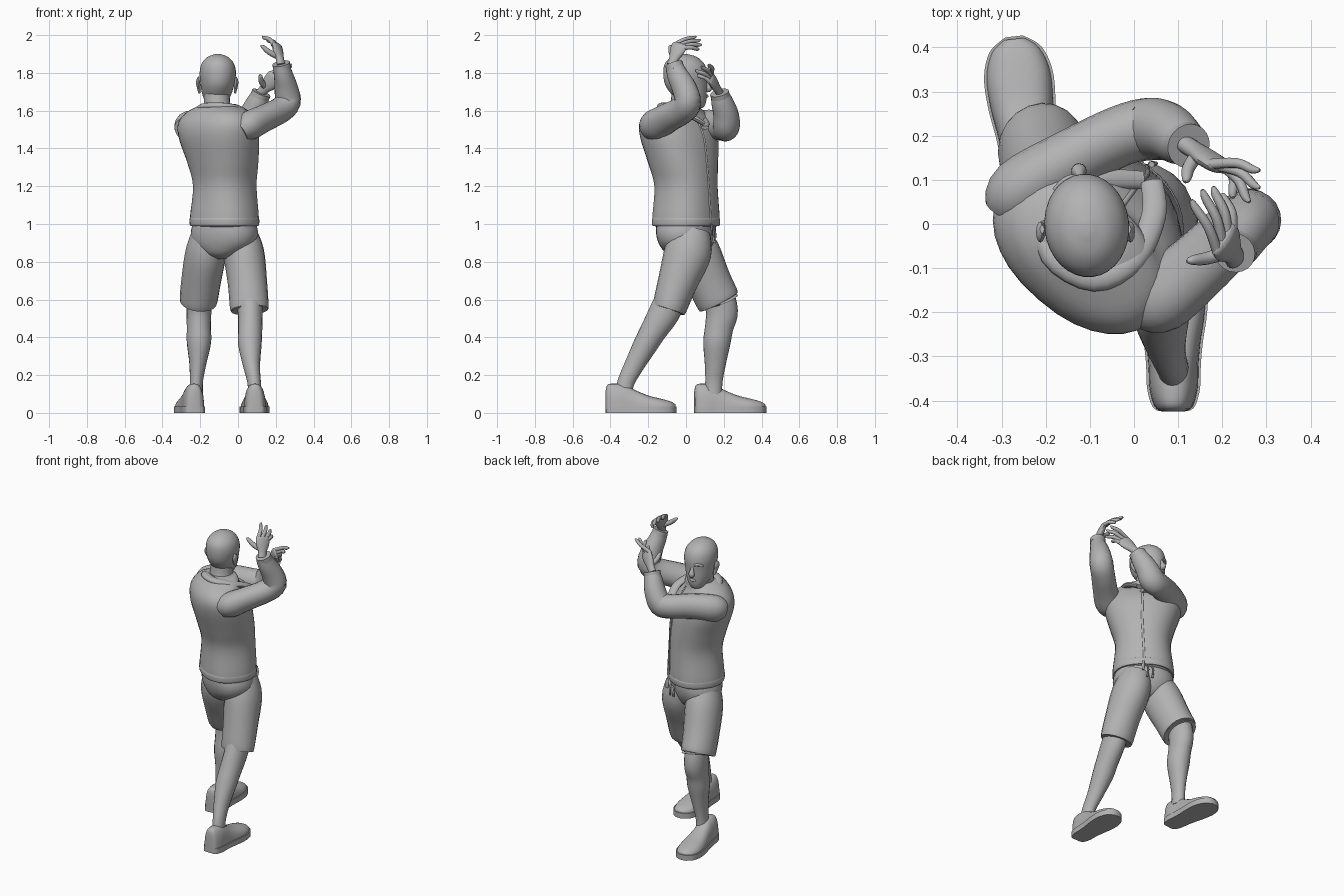
import bpy, bmesh, math
from mathutils import Vector

grey = bpy.data.materials.new("plain grey")
grey.diffuse_color = (0.45, 0.45, 0.45, 1)


def spline(rows, n=4):
    """Resample rows of numbers with a Catmull-Rom curve."""
    out = []
    for i in range(len(rows) - 1):
        p0, p1 = rows[max(i - 1, 0)], rows[i]
        p2, p3 = rows[i + 1], rows[min(i + 2, len(rows) - 1)]
        for k in range(n):
            t = k / n
            out.append([0.5 * (2 * b + (c - a) * t + (2 * a - 5 * b + 4 * c - d) * t * t
                               + (3 * b - a - 3 * c + d) * t ** 3)
                        for a, b, c, d in zip(p0, p1, p2, p3)])
    out.append(list(rows[-1]))
    return out


def skin(name, rings, angle=45):
    """Join closed rings of points into a capped surface."""
    bm = bmesh.new()
    loops = [[bm.verts.new(p) for p in r] for r in rings]
    n = len(loops[0])
    for a, b in zip(loops, loops[1:]):
        for i in range(n):
            j = (i + 1) % n
            bm.faces.new((a[i], a[j], b[j], b[i]))
    bm.faces.new(loops[0][::-1])
    bm.faces.new(loops[-1])
    bmesh.ops.recalc_face_normals(bm, faces=bm.faces)
    me = bpy.data.meshes.new(name)
    bm.to_mesh(me)
    bm.free()
    me.materials.append(grey)
    ob = bpy.data.objects.new(name, me)
    bpy.context.collection.objects.link(ob)
    bpy.context.view_layer.objects.active = ob
    ob.select_set(True)
    bpy.ops.object.shade_smooth_by_angle(angle=math.radians(angle))
    ob.select_set(False)
    return ob


def body_ring(row, power=2.0, sides=32):
    """Level oval: z, centre x, centre y, half width, half depth, turn in degrees."""
    z, cx, cy, a, b, turn = row
    c, s = math.cos(math.radians(turn)), math.sin(math.radians(turn))
    pts = []
    for i in range(sides):
        t = 2 * math.pi * i / sides
        u = a * math.copysign(abs(math.cos(t)) ** (2 / power), math.cos(t))
        v = b * math.copysign(abs(math.sin(t)) ** (2 / power), math.sin(t))
        pts.append((cx + u * c - v * s, cy + u * s + v * c, z))
    return pts


def stack(name, rows, power=2.0, n=4):
    return skin(name, [body_ring(r, power) for r in spline(rows, n)])


def limb(name, rows, ref=(1, 0, 0), sides=20, n=4):
    """Tube along x, y, z, radius along ref, radius across."""
    rows = spline([r if len(r) == 5 else (*r, r[3]) for r in rows], n)
    pts = [Vector(r[:3]) for r in rows]
    rings = []
    for i, r in enumerate(rows):
        t = (pts[min(i + 1, len(pts) - 1)] - pts[max(i - 1, 0)]).normalized()
        u = Vector(ref)
        u = (u - t * u.dot(t)).normalized()
        v = t.cross(u)
        rings.append([pts[i] + u * r[3] * math.cos(k * 2 * math.pi / sides)
                      + v * r[4] * math.sin(k * 2 * math.pi / sides) for k in range(sides)])
    return skin(name, rings)


# jacket, turned towards the right side
jacket = [(0.985, -0.072, 0, 0.165, 0.145, -38), (1.0, -0.072, 0, 0.18, 0.162, -38),
          (1.04, -0.072, 0, 0.182, 0.165, -38), (1.2, -0.07, 0, 0.166, 0.158, -40),
          (1.32, -0.08, -0.015, 0.19, 0.168, -41), (1.45, -0.1, -0.035, 0.225, 0.175, -41),
          (1.53, -0.11, -0.05, 0.228, 0.158, -41), (1.585, -0.11, -0.055, 0.19, 0.125, -41),
          (1.62, -0.1, -0.04, 0.125, 0.1, -35), (1.635, -0.1, -0.03, 0.085, 0.08, -30)]
stack("jacket", jacket, 2.25)
stack("jacket_hem_band", [(0.99, -0.072, 0, 0.18, 0.163, -38), (1.0, -0.072, 0, 0.184, 0.167, -38),
                          (1.025, -0.072, 0, 0.184, 0.168, -38), (1.035, -0.072, 0, 0.18, 0.162, -38)], 2.25)

# front closure following the chest, and its pull tab
closure = [(*body_ring(r, 2.25)[8], 0) for r in spline(jacket[1:8])]
limb("front_closure", [(x, y, z, 0.006, 0.004) for x, y, z, _ in closure], (0.75, -0.66, 0), 8, 1)
limb("closure_pull", [(0.04, 0.135, 1.0, 0.007), (0.043, 0.137, 0.97, 0.012, 0.006),
                      (0.043, 0.137, 0.94, 0.01, 0.005)], sides=8)

# collar sweeping from the nape to both sides of the chest
limb("collar", [(0.04, 0.095, 1.53, 0.012, 0.025), (0.045, 0.02, 1.575, 0.016, 0.028),
                (0.0, -0.08, 1.61, 0.018, 0.028), (-0.09, -0.125, 1.625, 0.018, 0.028),
                (-0.185, -0.07, 1.62, 0.018, 0.028), (-0.185, 0.03, 1.585, 0.016, 0.028),
                (-0.09, 0.095, 1.55, 0.014, 0.025), (0.02, 0.1, 1.51, 0.01, 0.02)], (0, 0, 1), 12)

# neck, head and face
limb("neck", [(-0.105, -0.03, 1.56, 0.08), (-0.11, -0.015, 1.63, 0.069),
              (-0.112, -0.005, 1.72, 0.068)])
stack("head", [(1.612, -0.118, 0.055, 0.02, 0.02, 6), (1.62, -0.118, 0.05, 0.04, 0.045, 6),
               (1.65, -0.115, 0.035, 0.06, 0.072, 6), (1.69, -0.112, 0.015, 0.078, 0.095, 6),
               (1.74, -0.109, 0.0, 0.089, 0.112, 6), (1.80, -0.107, -0.004, 0.096, 0.117, 6),
               (1.85, -0.107, -0.008, 0.085, 0.104, 6), (1.885, -0.107, -0.01, 0.053, 0.066, 6),
               (1.9, -0.107, -0.01, 0.012, 0.015, 6)])
limb("nose", [(-0.121, 0.102, 1.775, 0.006), (-0.123, 0.113, 1.745, 0.011),
              (-0.125, 0.12, 1.718, 0.018), (-0.124, 0.108, 1.705, 0.01)], sides=12)
limb("lips", [(-0.145, 0.098, 1.675, 0.003), (-0.122, 0.11, 1.677, 0.009),
              (-0.098, 0.102, 1.675, 0.003)], (0, 0, 1), 10)
for side in (-1, 1):
    x = -0.11 + side * 0.094
    limb("ear", [(x, 0.002, 1.695, 0.006, 0.008), (x + side * 0.004, -0.012, 1.725, 0.01, 0.017),
                 (x + side * 0.008, -0.018, 1.755, 0.01, 0.024), (x + side * 0.004, -0.012, 1.777, 0.005, 0.01)], sides=12)
    limb("brow", [(-0.121 + side * 0.012, 0.108, 1.777, 0.006), (-0.119 + side * 0.035, 0.099, 1.783, 0.009),
                  (-0.116 + side * 0.065, 0.078, 1.774, 0.005)], (0, 0, 1), 10)

# shorts: seat and two legs
stack("shorts_seat", [(1.02, -0.072, 0.0, 0.165, 0.145, -30), (0.95, -0.072, 0.0, 0.182, 0.145, -28),
                      (0.89, -0.075, 0.0, 0.165, 0.13, -26), (0.84, -0.077, 0.0, 0.1, 0.1, -24),
                      (0.815, -0.078, 0.0, 0.04, 0.05, -24)], 2.2)
limb("left_shorts_leg", [(-0.15, 0.02, 0.96, 0.09, 0.1), (-0.17, 0.055, 0.85, 0.108, 0.125),
                         (-0.195, 0.12, 0.7, 0.105, 0.118), (-0.209, 0.17, 0.595, 0.1, 0.115),
                         (-0.209, 0.172, 0.592, 0.09, 0.1)])
limb("right_shorts_leg", [(0.005, 0.03, 0.96, 0.09, 0.1), (0.03, 0.01, 0.85, 0.108, 0.125),
                          (0.05, -0.045, 0.69, 0.104, 0.105), (0.06, -0.088, 0.555, 0.102, 0.09),
                          (0.06, -0.089, 0.552, 0.092, 0.08)])
for x, y in ((-0.02, 0.15), (0.012, 0.142)):
    limb("drawstring", [(x, y - 0.012, 0.99, 0.005), (x, y + 0.006, 0.95, 0.005), (x + 0.004, y, 0.9, 0.006)], sides=8)

# bare lower legs
limb("left_lower_leg", [(-0.205, 0.165, 0.66, 0.07, 0.08), (-0.207, 0.19, 0.54, 0.066, 0.085),
                        (-0.207, 0.175, 0.45, 0.064, 0.075), (-0.207, 0.163, 0.37, 0.064, 0.072),
                        (-0.213, 0.155, 0.26, 0.045, 0.056), (-0.22, 0.148, 0.17, 0.035, 0.046),
                        (-0.222, 0.145, 0.1, 0.036, 0.046)])
limb("right_lower_leg", [(0.06, -0.075, 0.62, 0.07, 0.08), (0.065, -0.115, 0.53, 0.066, 0.082),
                         (0.064, -0.175, 0.43, 0.064, 0.07), (0.063, -0.215, 0.36, 0.062, 0.064),
                         (0.072, -0.275, 0.25, 0.045, 0.052), (0.085, -0.317, 0.165, 0.036, 0.045),
                         (0.09, -0.33, 0.1, 0.036, 0.045)])


def shoe(side, heel, toe):
    """Rounded upper lofted from heel to toe, on a flat sole."""
    h, t = Vector((*heel, 0)), Vector((*toe, 0))
    d = (t - h).normalized()
    across = Vector((d.y, -d.x, 0))
    length = (t - h).length
    # fraction along the foot, half width, height
    rows = spline([(0, 0.025, 0.12), (0.03, 0.043, 0.15), (0.14, 0.055, 0.155), (0.28, 0.057, 0.148),
                   (0.42, 0.062, 0.12), (0.6, 0.072, 0.092), (0.78, 0.073, 0.075),
                   (0.92, 0.055, 0.06), (0.985, 0.025, 0.045)])
    rings = []
    for f, w, top in rows:
        c = h + d * f * length
        rings.append([c + across * w * math.copysign(abs(math.cos(a)) ** 0.75, math.cos(a))
                      + Vector((0, 0, 0.02 + (top - 0.02) * abs(math.sin(a)) ** 0.8))
                      for a in [math.pi * k / 14 for k in range(15)]])
    skin(side + "_shoe", rings, 60)
    outline = [(0, 0.02)] + [(f, w + 0.005) for f, w, _ in rows[1:-1]] + [(1.0, 0.02)]
    pts = [h + d * f * length + across * w for f, w in outline]
    pts += [h + d * f * length - across * w for f, w in reversed(outline)]
    skin(side + "_sole", [[p + Vector((0, 0, z)) for p in pts] for z in (0.0, 0.035)], 40)


shoe("left", (-0.228, 0.045), (-0.272, 0.425))
shoe("right", (0.09, -0.425), (0.088, -0.05))

# sleeves
limb("left_sleeve", [(-0.285, 0.03, 1.5, 0.06, 0.055), (-0.255, 0.075, 1.515, 0.085, 0.075),
                     (-0.14, 0.145, 1.525, 0.08, 0.07), (-0.03, 0.2, 1.515, 0.075, 0.068),
                     (0.035, 0.215, 1.52, 0.078, 0.07), (0.075, 0.21, 1.585, 0.068, 0.065),
                     (0.105, 0.19, 1.65, 0.058, 0.056), (0.122, 0.178, 1.69, 0.046, 0.046)], (0, 0.3, 1))
limb("right_sleeve", [(0.015, -0.185, 1.49, 0.06, 0.055), (0.06, -0.165, 1.52, 0.085, 0.075),
                      (0.14, -0.1, 1.56, 0.08, 0.07), (0.22, -0.025, 1.6, 0.075, 0.068),
                      (0.262, 0.01, 1.645, 0.072, 0.07), (0.255, -0.01, 1.72, 0.062, 0.066),
                      (0.24, -0.045, 1.79, 0.05, 0.056), (0.228, -0.065, 1.845, 0.042, 0.046)], (0.5, -0.5, 0.7))
for side, a, b, r in (("left", (0.113, 0.184, 1.668), (0.124, 0.177, 1.695), 0.051),
                      ("right", (0.234, -0.055, 1.82), (0.228, -0.065, 1.85), 0.047)):
    limb(side + "_cuff", [(*a, r - 0.008), (*a, r), (*b, r), (*b, r - 0.01)][1:3], (0, 1, 0))


def hand(side, wrist, palm, normal, tips, thumb):
    """Flat palm with four bent fingers and a thumb."""
    w, p, nrm = Vector(wrist), Vector(palm), Vector(normal).normalized()
    d = (p - w).normalized()
    spread = nrm.cross(d).normalized()
    limb(side + "_palm", [(*(w - d * 0.02), 0.02, 0.026), (*(w + d * 0.015), 0.02, 0.027),
                          (*(w.lerp(p, 0.6)), 0.02, 0.042), (*p, 0.016, 0.045),
                          (*(p + d * 0.012), 0.007, 0.034)], nrm, 16)
    for i, tip in enumerate(tips):
        base = p + spread * (i - 1.5) * 0.022 - d * 0.006
        t = Vector(tip)
        mid = base.lerp(t, 0.5) + nrm * 0.012
        limb(side + "_finger", [(*base, 0.012), (*mid, 0.0115), (*base.lerp(t, 0.85), 0.01),
                                (*t, 0.004)], nrm, 10)
    base, t = w.lerp(p, 0.25), Vector(thumb)
    limb(side + "_thumb", [(*base, 0.016), (*(base.lerp(t, 0.55) + d * -0.008), 0.015),
                           (*base.lerp(t, 0.87), 0.011), (*t, 0.004)], nrm, 10)


hand("left", (0.13, 0.172, 1.705), (0.195, 0.13, 1.775), (0.45, 0.75, 0.35),
     ((0.225, 0.06, 1.79), (0.262, 0.05, 1.815), (0.285, 0.082, 1.835), (0.285, 0.122, 1.845))[::-1],
     (0.115, 0.095, 1.79))
hand("right", (0.225, -0.07, 1.86), (0.205, -0.035, 1.945), (0.8, -0.35, 0.5),
     ((0.2, 0.07, 1.925), (0.18, 0.085, 1.95), (0.155, 0.078, 1.975), (0.13, 0.055, 1.993)),
     (0.12, -0.085, 1.945))
